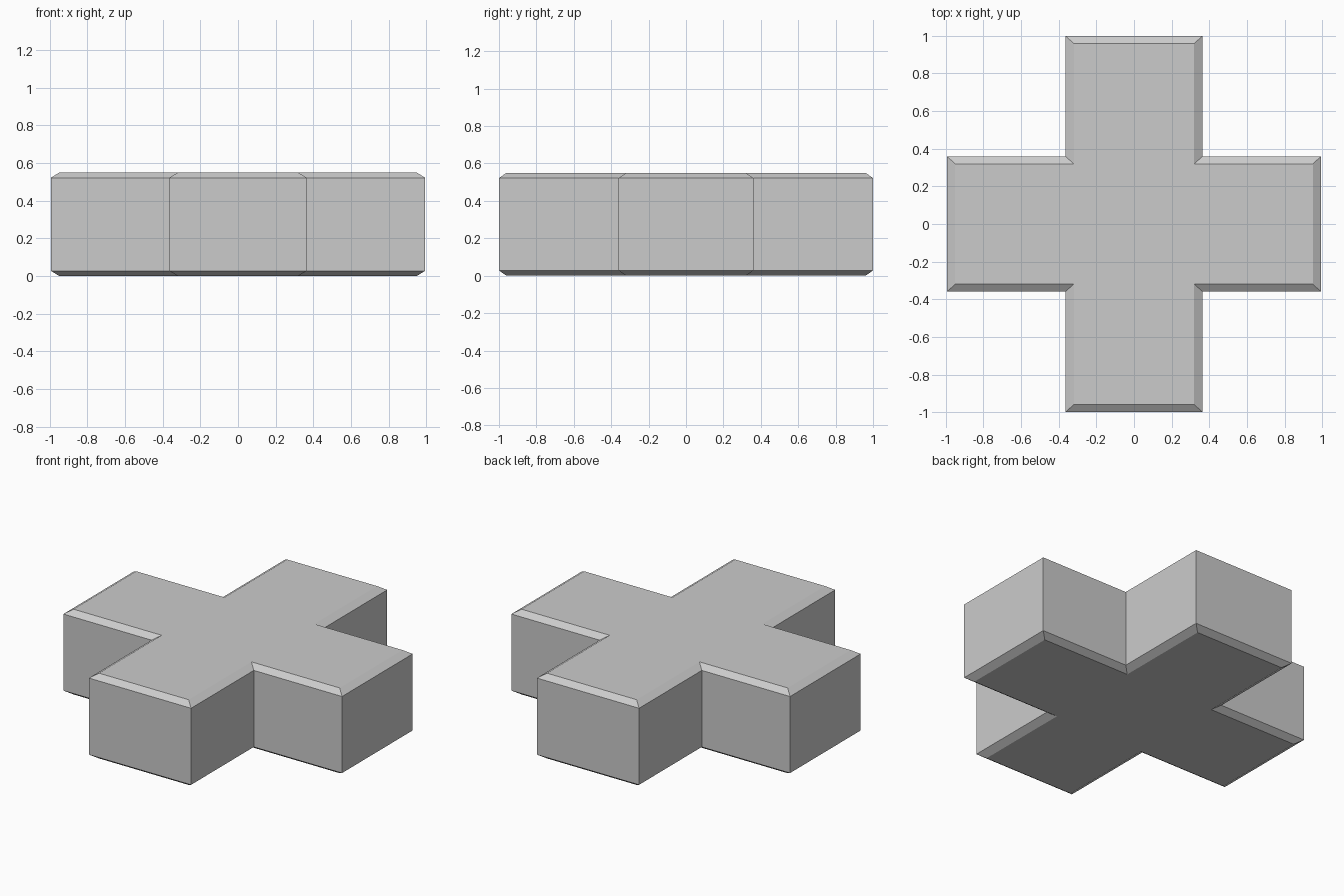
import bpy
import bmesh

# Remove the default cube
cube = bpy.data.objects.get("Cube")
if cube:
    bpy.data.objects.remove(cube, do_unlink=True)

HALF_X, HALF_Y = 0.995, 1.0      # reach of the arms
ARM_X, ARM_Y = 0.365, 0.36       # half widths of the arms
HEIGHT = 0.55
INSET_X, INSET_Y, CHAMFER = 0.045, 0.04, 0.028

# Plain grey material
grey = bpy.data.materials.new("light_grey")
grey.use_nodes = True
colour = (0.6, 0.6, 0.6, 1.0)
grey.diffuse_color = colour
grey.node_tree.nodes["Principled BSDF"].inputs["Base Color"].default_value = colour


def cross_outline(inset_x, inset_y):
    """Twelve corners of a plus shape, anticlockwise, drawn in by the insets."""
    hx, hy = HALF_X - inset_x, HALF_Y - inset_y
    ax, ay = ARM_X - inset_x, ARM_Y - inset_y
    return [(hx, -ay), (hx, ay), (ax, ay), (ax, hy), (-ax, hy), (-ax, ay),
            (-hx, ay), (-hx, -ay), (-ax, -ay), (-ax, -hy), (ax, -hy), (ax, -ay)]


# Stack of outlines: chamfered bottom, straight walls, chamfered top
bm = bmesh.new()
levels = [(0, 1), (CHAMFER, 0), (HEIGHT - CHAMFER, 0), (HEIGHT, 1)]
rings = [[bm.verts.new((x, y, z)) for x, y in cross_outline(INSET_X * k, INSET_Y * k)]
         for z, k in levels]
for low, high in zip(rings, rings[1:]):
    for i in range(len(low)):
        j = (i + 1) % len(low)
        bm.faces.new((low[i], low[j], high[j], high[i]))

# Flat caps
bm.faces.new(rings[0][::-1])
bm.faces.new(rings[-1])

mesh = bpy.data.meshes.new("cross_block")
bm.to_mesh(mesh)
bm.free()
mesh.materials.append(grey)
block = bpy.data.objects.new("cross_block", mesh)
bpy.context.collection.objects.link(block)
